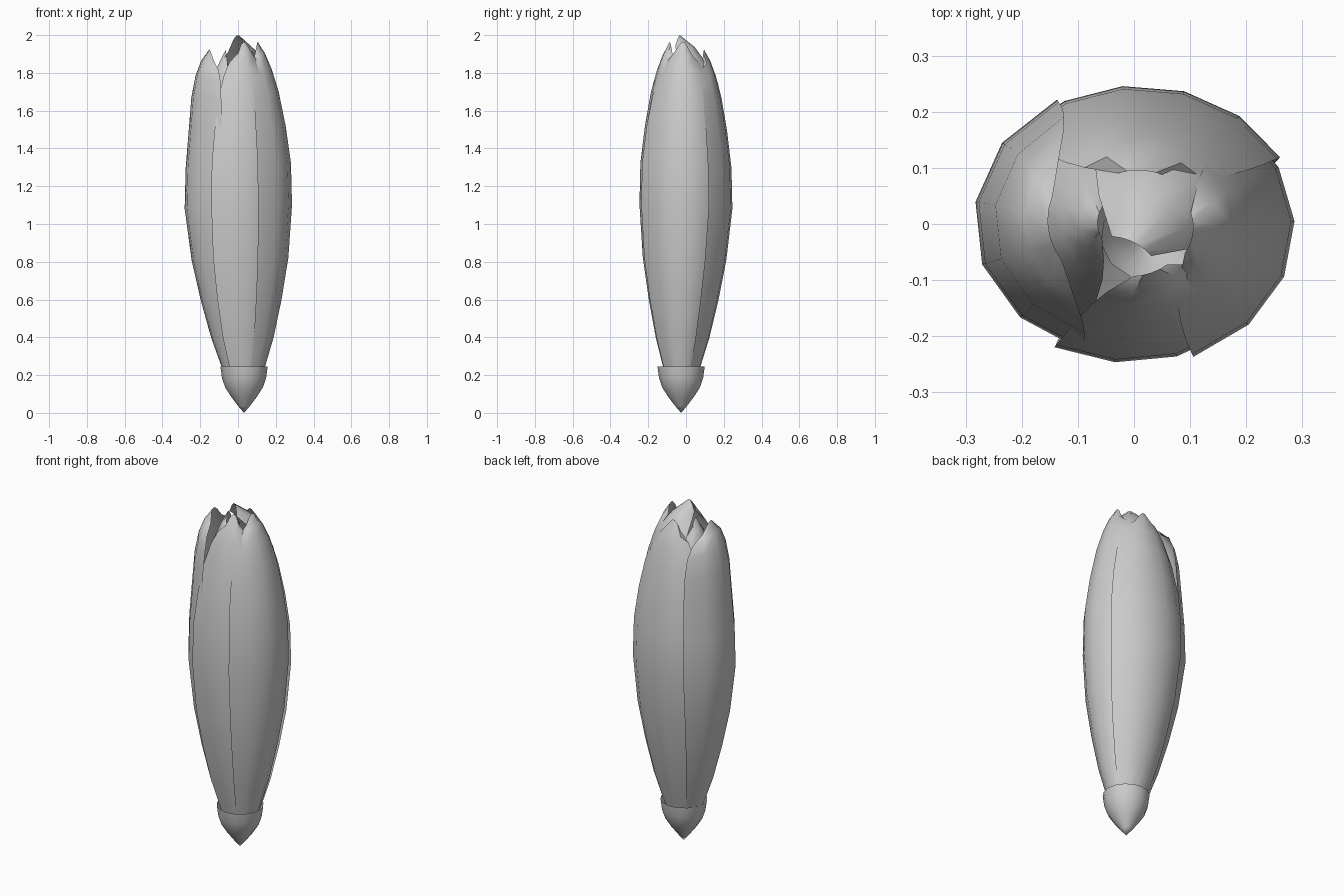
import bpy, bmesh, math

if "Cube" in bpy.data.objects:
    bpy.data.objects.remove(bpy.data.objects["Cube"])

mat = bpy.data.materials.new("soft grey")
mat.diffuse_color = (0.6, 0.6, 0.6, 1)
mat.use_nodes = True
mat.node_tree.nodes["Principled BSDF"].inputs["Base Color"].default_value = mat.diffuse_color

# Bud profile: height, relative radius, relative petal width
PROFILE = [(0.18, .33, 1.0), (0.40, .58, 1.0), (0.60, .75, 1.0), (0.82, .90, 1.0),
           (1.10, 1.0, 1.0), (1.32, .98, 1.0), (1.52, .88, 1.0), (1.70, .75, .98),
           (1.82, .62, .93), (1.90, .50, .80), (1.96, .37, .40)]
RX, RY = 0.287, 0.247


def finish(name, bm, angle=50):
    me = bpy.data.meshes.new(name)
    bm.to_mesh(me)
    bm.free()
    me.materials.append(mat)
    ob = bpy.data.objects.new(name, me)
    bpy.context.collection.objects.link(ob)
    bpy.ops.object.select_all(action='DESELECT')
    ob.select_set(True)
    bpy.context.view_layer.objects.active = ob
    bpy.ops.object.shade_smooth_by_angle(angle=math.radians(angle))


def petal(name, start, end, tip, scale=1.0, flare=1.0, lean=0.0, spread=0.0, cols=6,
          curl=(0, 0)):
    """Curved sheet whose first edge lies outside and last edge tucks under."""
    bm = bmesh.new()
    mid, half = (start + end) / 2, (end - start) / 2
    rows = []
    for z0, r, w in PROFILE:
        z = 0.18 + (z0 - 0.18) * (tip - 0.18) / 1.78
        up = max(0, (z0 - 1.3) / 0.66)
        base = max(0, 1 - z0 / 1.1)                 # axis drifts toward the stem
        row = []
        for i in range(cols):
            u = 2 * i / (cols - 1) - 1
            a = math.radians(mid + lean * up + u * half * w * (1 + spread * base))
            rad = r * scale * (1 + (flare - 1) * up ** 2) * (0.992 - 0.025 * u)
            dz = -0.06 * u * u * up * up            # edges droop below the tip
            row.append(bm.verts.new((
                0.036 * base + RX * rad * math.cos(a) + curl[0] * up ** 6,
                -0.03 * base + RY * rad * math.sin(a) + curl[1] * up ** 6, z + dz)))
        rows.append(row)
    for lo, hi in zip(rows, rows[1:]):
        for i in range(cols - 1):
            bm.faces.new((lo[i], lo[i + 1], hi[i + 1], hi[i]))
    finish(name, bm)


# Outer petals, each overlapping the next
petal("left_petal", 118, 250, 1.925, flare=1.45, spread=-.15)
petal("front_petal", 241, 330, 1.965, lean=2, spread=.3, cols=5)
petal("right_petal", 291, 408, 1.965, scale=1.01)
petal("back_petal", 28, 138, 1.925, scale=1.01, flare=1.05)

# Inner petals, one closing over the middle
petal("inner_left_petal", 100, 246, 1.925, scale=.95, flare=.65, lean=4)
petal("inner_back_petal", -15, 105, 2.0, scale=.95, lean=12, curl=(-.055, -.105))

# Cup at the stem end
bm = bmesh.new()
SIDES = 16
cup = [(.03, .035), (.068, .085), (.1, .135), (.117, .185), (.125, .245)]
point = bm.verts.new((0.032, -0.026, 0))
rings = [[bm.verts.new((0.032 + r * math.cos(2 * math.pi * i / SIDES),
                        -0.026 + r * math.sin(2 * math.pi * i / SIDES), z))
          for i in range(SIDES)] for r, z in cup]
for i in range(SIDES):
    j = (i + 1) % SIDES
    bm.faces.new((point, rings[0][j], rings[0][i]))
    for lo, hi in zip(rings, rings[1:]):
        bm.faces.new((lo[i], lo[j], hi[j], hi[i]))
finish("cup", bm)
